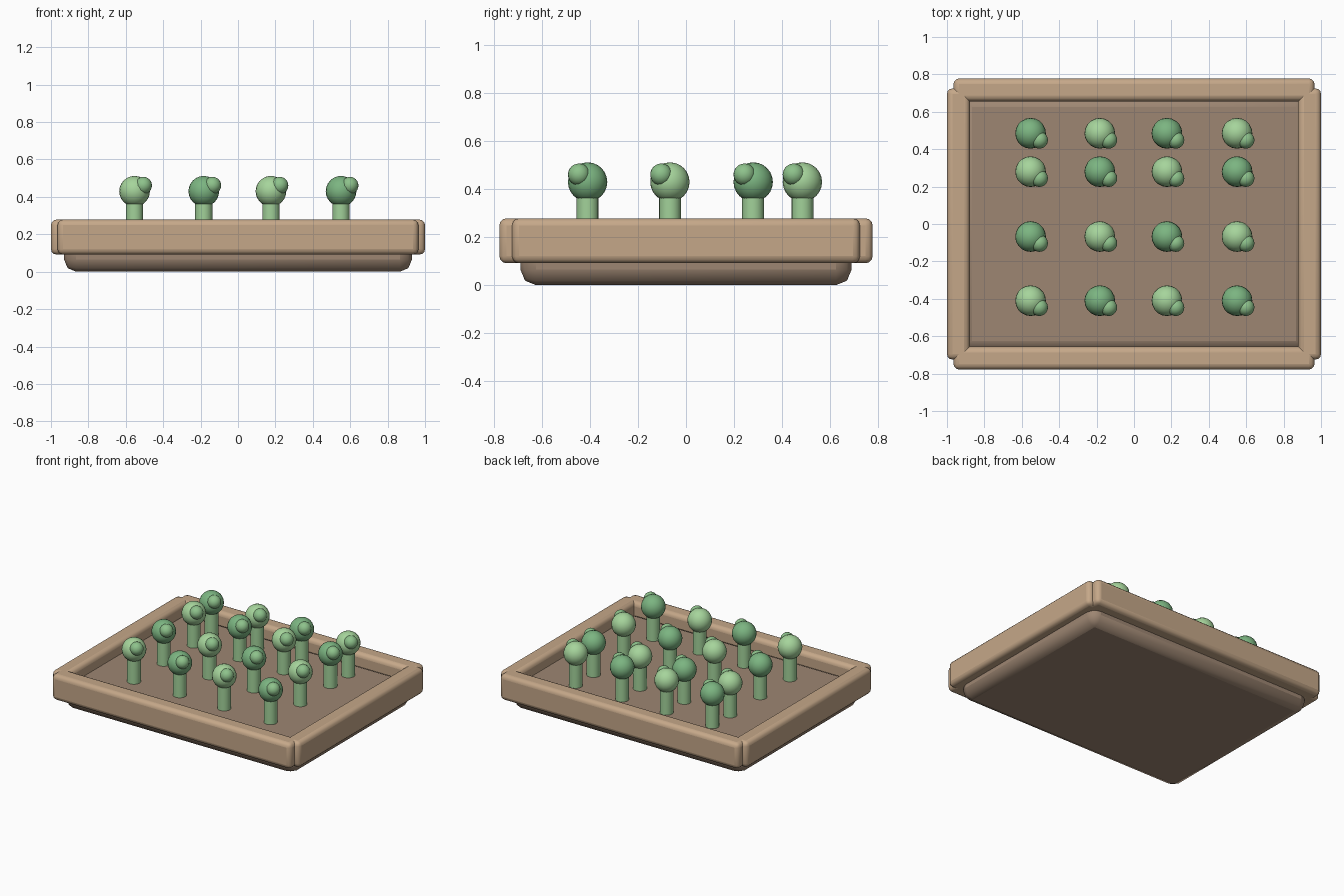
import bpy

if "Cube" in bpy.data.objects:
    bpy.data.objects.remove(bpy.data.objects["Cube"])

def material(name, rgb):
    m = bpy.data.materials.new(name)
    m.diffuse_color = (*rgb, 1)
    m.use_nodes = True
    m.node_tree.nodes["Principled BSDF"].inputs["Base Color"].default_value = m.diffuse_color
    return m

WOOD = material("rail_wood", (0.56, 0.39, 0.25))
SOIL = material("tray_soil", (0.34, 0.24, 0.17))
DARK = material("leaf_dark", (0.20, 0.46, 0.22))
LIGHT = material("leaf_light", (0.38, 0.66, 0.33))
MID = material("leaf_mid", (0.27, 0.54, 0.26))
STEM = material("stem_green", (0.36, 0.64, 0.32))

def finish(name, mat):
    ob = bpy.context.object
    ob.name = name
    ob.data.materials.append(mat)
    bpy.ops.object.shade_smooth_by_angle()
    return ob

def box(name, size, loc, bevel, segments, mat):
    bpy.ops.mesh.primitive_cube_add(size=1, location=loc)
    ob = bpy.context.object
    ob.scale = size
    bpy.ops.object.transform_apply(location=False, rotation=False, scale=True)
    finish(name, mat)
    mod = ob.modifiers.new("rounded_edges", 'BEVEL')
    mod.width, mod.segments = bevel, segments

def ball(name, r, loc, mat):
    bpy.ops.mesh.primitive_uv_sphere_add(segments=20, ring_count=12, radius=r, location=loc)
    finish(name, mat)

# Tray body, its top is the planting surface
FLOOR = 0.195
box("tray_base", (1.86, 1.38, FLOOR), (0, 0, FLOOR / 2), 0.065, 2, SOIL)

# Four rounded rails around the rim
for s, fb, lr in ((-1, "front", "left"), (1, "back", "right")):
    box(f"{fb}_rail", (1.93, 0.122, 0.187), (0, s * 0.717, 0.185), 0.03, 3, WOOD)
    box(f"{lr}_rail", (0.122, 1.45, 0.187), (s * 0.939, 0, 0.185), 0.03, 3, WOOD)

# Seedlings: stem, round head and a smaller side bud
for j, y in enumerate((-0.41, -0.067, 0.28, 0.485)):
    for i, x in enumerate((-0.553, -0.183, 0.176, 0.551)):
        tag = f"{j + 1}_{i + 1}"
        bpy.ops.mesh.primitive_cylinder_add(vertices=16, radius=0.046, depth=0.2,
                                            location=(x, y, FLOOR + 0.095))
        finish(f"stem_{tag}", STEM)
        ball(f"head_{tag}", 0.082, (x, y, 0.43), DARK if (i + j) % 2 else LIGHT)
        ball(f"bud_{tag}", 0.046, (x + 0.047, y - 0.036, 0.461), MID)
